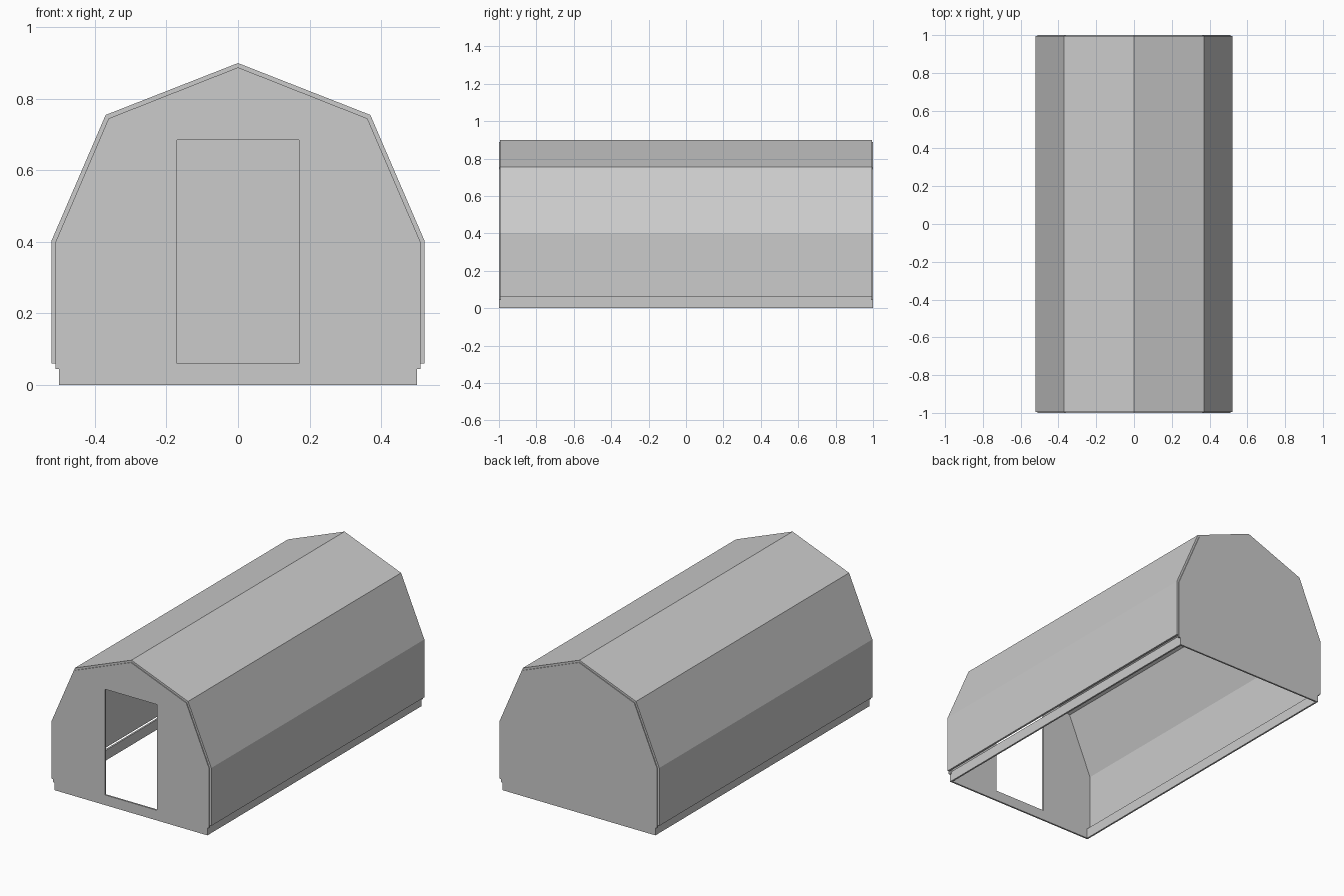
import bpy, bmesh

cube = bpy.data.objects.get("Cube")
if cube:
    bpy.data.objects.remove(cube, do_unlink=True)

grey = bpy.data.materials.new("light_grey")
grey.use_nodes = True
grey.diffuse_color = (0.6, 0.6, 0.6, 1)
grey.node_tree.nodes["Principled BSDF"].inputs["Base Color"].default_value = (0.6, 0.6, 0.6, 1)

T = 0.01          # sheet thickness
END = 1.0         # half length
DOOR_X, DOOR_LOW, DOOR_TOP = 0.17, 0.06, 0.685


def mirrored(half):
    """Complete a right-to-ridge half profile with its mirror image."""
    return half + [(-x, z) for x, z in reversed(half) if x > 0]


def extrude_outline(name, outline, y0, y1):
    """Extrude a closed x-z outline from y0 to y1."""
    bm = bmesh.new()
    face = bm.faces.new([bm.verts.new((x, y0, z)) for x, z in outline])
    grown = bmesh.ops.extrude_face_region(bm, geom=[face])
    moved = [g for g in grown["geom"] if isinstance(g, bmesh.types.BMVert)]
    bmesh.ops.translate(bm, vec=(0, y1 - y0, 0), verts=moved)
    bmesh.ops.recalc_face_normals(bm, faces=bm.faces)
    mesh = bpy.data.meshes.new(name)
    bm.to_mesh(mesh)
    bm.free()
    mesh.materials.append(grey)
    obj = bpy.data.objects.new(name, mesh)
    bpy.context.collection.objects.link(obj)
    return obj


def box(name, x0, x1, y0, y1, z0, z1):
    return extrude_outline(name, [(x0, z0), (x1, z0), (x1, z1), (x0, z1)], y0, y1)


# Folded roof and side sheet
outer = mirrored([(0.522, 0.06), (0.522, 0.402), (0.37, 0.755), (0, 0.9)])
inner = mirrored([(0.51, 0.06), (0.51, 0.4), (0.362, 0.745), (0, 0.888)])
extrude_outline("roof_shell", outer + inner[::-1], -END + 0.005, END - 0.005)

# End walls
gable = mirrored([(0.51, 0.045), (0.51, 0.4), (0.362, 0.745), (0, 0.888)])
extrude_outline("back_wall", gable, END - T, END)
front = extrude_outline("front_wall", gable, -END, -END + T)

# Doorway through the front wall
cutter = box("doorway_cutter", -DOOR_X, DOOR_X, -END - 0.1, -END + 0.1, DOOR_LOW, DOOR_TOP)
cutter.hide_render = True
cutter.hide_viewport = True
cut = front.modifiers.new("doorway", "BOOLEAN")
cut.operation = "DIFFERENCE"
cut.solver = "EXACT"
cut.object = cutter

# Base frame, open underneath
for side, s in (("left", 1), ("right", -1)):
    box(side + "_base_rail", s * (0.5 - T), s * 0.5, -END, END, 0, 0.06)
for side, s in (("back", 1), ("front", -1)):
    box(side + "_base_rail", -0.5 + T, 0.5 - T, s * (END - T), s * END, 0, 0.06)
